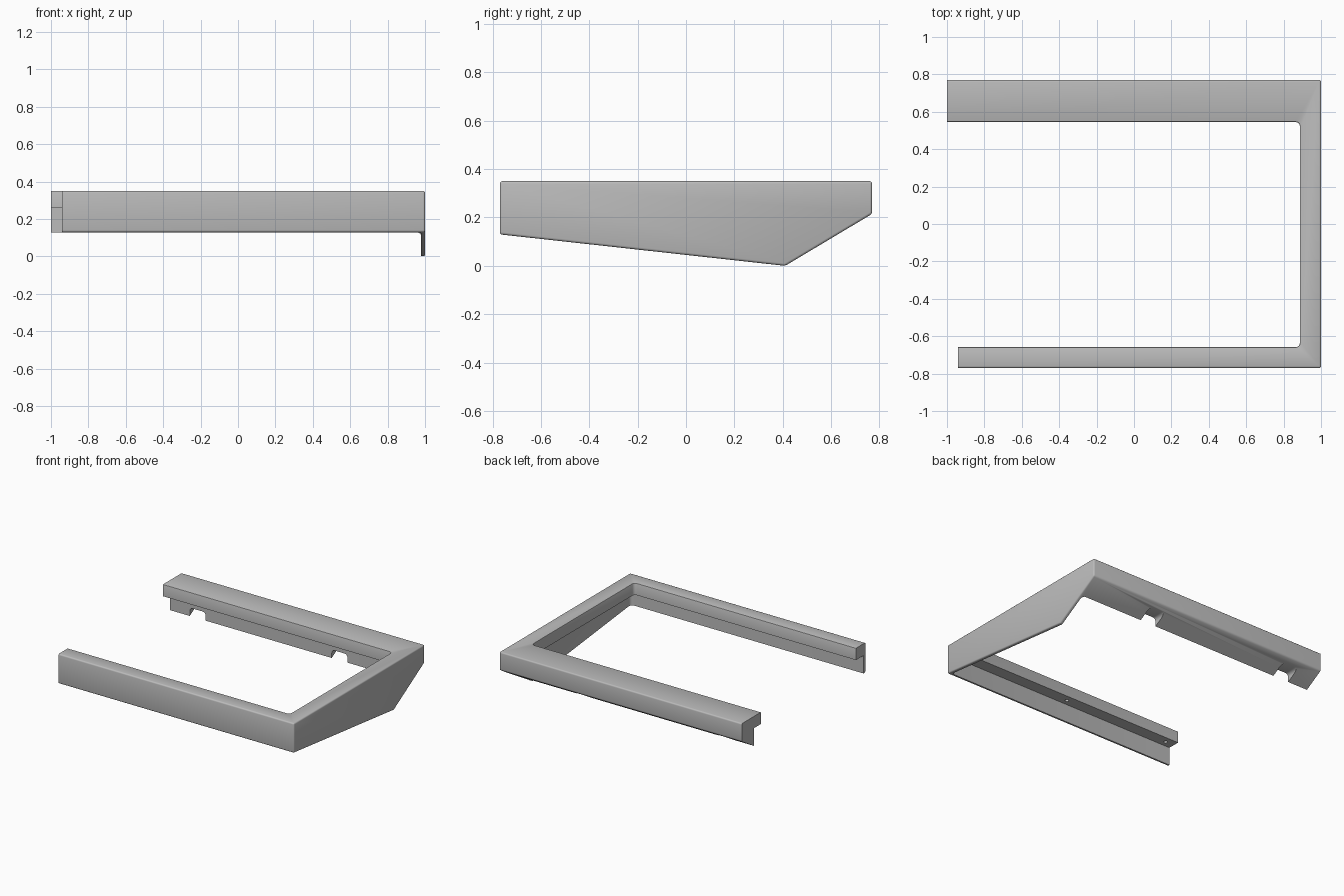
import bpy, bmesh, math
from mathutils import Matrix, Vector

cube = bpy.data.objects.get("Cube")
if cube:
    bpy.data.objects.remove(cube)

gray = bpy.data.materials.new("satin_gray")
gray.use_nodes = True
color = (0.5, 0.5, 0.5, 1)
gray.diffuse_color = color
gray.node_tree.nodes["Principled BSDF"].inputs["Base Color"].default_value = color

TOP, LEDGE = 0.35, 0.262


def make_object(name, bm):
    bmesh.ops.recalc_face_normals(bm, faces=bm.faces)
    mesh = bpy.data.meshes.new(name)
    bm.to_mesh(mesh)
    bm.free()
    mesh.materials.append(gray)
    obj = bpy.data.objects.new(name, mesh)
    bpy.context.collection.objects.link(obj)
    return obj


def round_edges(bm, rule, radius, segments=4):
    edges = [e for e in bm.edges if rule(*(v.co for v in e.verts))]
    bmesh.ops.bevel(bm, geom=edges, offset=radius, segments=segments,
                    profile=0.5, affect='EDGES', clamp_overlap=True)


def box(low, high):
    bm = bmesh.new()
    low, high = Vector(low), Vector(high)
    size = Matrix.Diagonal((*(high - low), 1))
    bmesh.ops.create_cube(bm, size=1, matrix=Matrix.Translation((low + high) / 2) @ size)
    return bm


# Outer body: side profile extruded across the width, open at the right end
profile = [(-0.77, 0.13), (0.41, 0), (0.77, 0.215), (0.77, TOP), (-0.77, TOP)]
bm = bmesh.new()
face = bm.faces.new([bm.verts.new((-1, y, z)) for y, z in profile])
ext = bmesh.ops.extrude_face_region(bm, geom=[face])
bmesh.ops.translate(bm, vec=(2, 0, 0),
                    verts=[g for g in ext["geom"] if isinstance(g, bmesh.types.BMVert)])
round_edges(bm, lambda a, b: max(a.x, b.x) > 0, 0.01, 3)
frame = make_object("bracket_frame", bm)

cutters = []

# Central opening with rounded corners
bm = box((-1.5, -0.658, -0.5), (0.887, 0.545, 0.6))
round_edges(bm, lambda a, b: a.x > 0 and b.x > 0 and abs(a.z - b.z) > 0.1, 0.022)
cutters.append(make_object("opening_cutter", bm))

# Hollow below the ledge, leaving thin front and left skirts
bm = box((-1.6, -0.748, -0.4), (0.978, 0.625, LEDGE))
round_edges(bm, lambda a, b: a.x > 0 and b.x > 0 and abs(a.z - b.z) > 0.1, 0.025)
cutters.append(make_object("hollow_cutter", bm))

# Shorter end of the front bar
cutters.append(make_object("front_end_cutter", box((-1.3, -1, -0.3), (-0.94, 0, 0.5))))

# Notches under the rear bar
for x in (-0.77, 0.4):
    bm = box((x - 0.065, 0.5, -0.2), (x + 0.065, 0.9, 0.19))
    round_edges(bm, lambda a, b: min(a.z, b.z) > 0 and abs(a.y - b.y) > 0.1, 0.025)
    cutters.append(make_object("notch_cutter", bm))

# Screw holes under the front ledge
for x in (-0.87, 0, 0.87):
    bm = bmesh.new()
    bmesh.ops.create_cone(bm, cap_ends=True, segments=16, radius1=0.013, radius2=0.013,
                          depth=0.08, matrix=Matrix.Translation((x, -0.705, LEDGE)))
    cutters.append(make_object("screw_hole_cutter", bm))

# Apply the cuts, then drop the cutters
for cutter in cutters:
    mod = frame.modifiers.new(cutter.name, 'BOOLEAN')
    mod.operation, mod.solver, mod.object = 'DIFFERENCE', 'EXACT', cutter
bpy.context.view_layer.update()
graph = bpy.context.evaluated_depsgraph_get()
cut_mesh = bpy.data.meshes.new_from_object(frame.evaluated_get(graph))
frame.modifiers.clear()
frame.data = cut_mesh
for cutter in cutters:
    bpy.data.objects.remove(cutter)

# Soften the top rim of the opening
bm = bmesh.new()
bm.from_mesh(cut_mesh)
bmesh.ops.remove_doubles(bm, verts=bm.verts, dist=0.0001)


def on_rim(a, b):
    return all(abs(v.z - TOP) < 0.001 and abs(v.y) < 0.7 for v in (a, b)) \
        and not (a.x < -0.9 and b.x < -0.9)


round_edges(bm, on_rim, 0.006, 2)
bm.to_mesh(cut_mesh)
bm.free()

bpy.ops.object.select_all(action='DESELECT')
frame.select_set(True)
bpy.context.view_layer.objects.active = frame
bpy.ops.object.shade_smooth_by_angle(angle=math.radians(35))
